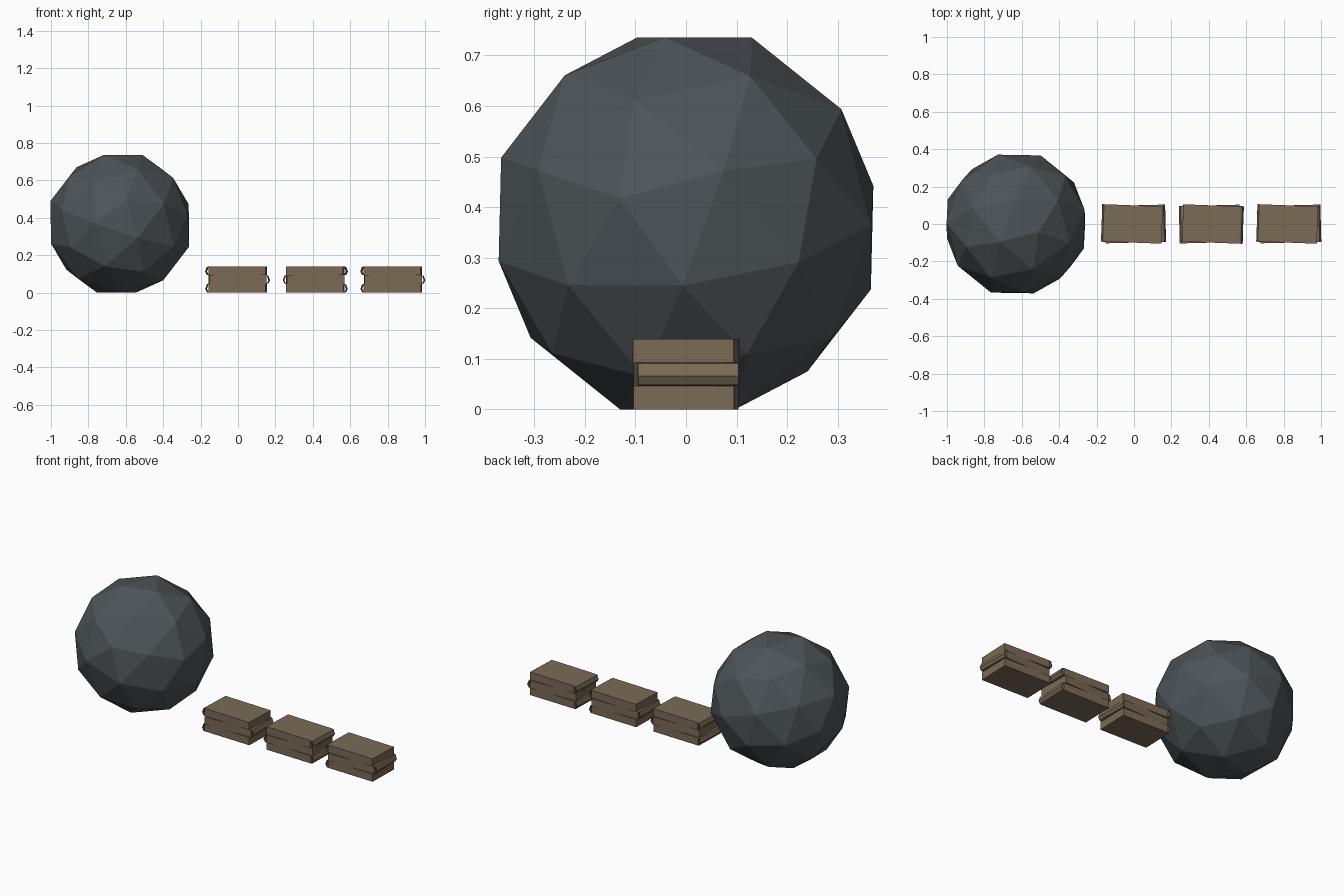
import bpy, bmesh, math
from mathutils import Matrix, Vector

if "Cube" in bpy.data.objects:
    bpy.data.objects.remove(bpy.data.objects["Cube"])


def material(name, rgb):
    m = bpy.data.materials.new(name)
    m.diffuse_color = (*rgb, 1)
    m.use_nodes = True
    m.node_tree.nodes["Principled BSDF"].inputs["Base Color"].default_value = m.diffuse_color
    return m


stone = material("dark slate", (0.074, 0.088, 0.098))
brown = material("dull brown", (0.195, 0.145, 0.092))


def finish(bm, name, mat):
    bmesh.ops.recalc_face_normals(bm, faces=bm.faces[:])
    me = bpy.data.meshes.new(name)
    bm.to_mesh(me)
    bm.free()
    me.materials.append(mat)
    ob = bpy.data.objects.new(name, me)
    bpy.context.collection.objects.link(ob)
    return ob


# Faceted ball, turned so nearly flat facets face along the axes
bm = bmesh.new()
bmesh.ops.create_icosphere(bm, subdivisions=2, radius=0.39)
az = Vector((0.9327, -0.3376, 0.1269)).normalized()
ax = Vector((0.2957, 0.5148, -0.8044))
ax = (ax - az * ax.dot(az)).normalized()
ay = az.cross(ax)
rot = Matrix((ax, ay, az)).transposed().to_4x4()
bmesh.ops.transform(bm, matrix=Matrix.Translation((-0.632, 0, 0.3675)) @ rot, verts=bm.verts[:])
finish(bm, "faceted_ball", stone)

# Stacks of three slabs, each with a thin bent spine at one end
LX, LY, H = 0.153, 0.0995, 0.046
OUTER = [(LX, H), (LX + 0.009, H - 0.002), (LX + 0.018, 0.019), (LX + 0.009, 0.002), (LX, 0.0)]
INNER = [(LX, 0.003), (LX + 0.007, 0.005), (LX + 0.014, 0.019), (LX + 0.007, H - 0.005), (LX, H - 0.003)]


def add_slab(bm, mat4):
    box = bmesh.ops.create_cube(bm, size=1)["verts"]
    bmesh.ops.transform(bm, verts=box, matrix=mat4 @ Matrix.Translation((0, 0, H / 2))
                        @ Matrix.Diagonal((2 * LX, 2 * LY, H, 1)))
    prof = OUTER + INNER
    n = len(prof)
    ends = [[bm.verts.new(mat4 @ Vector((x, y, z))) for x, z in prof] for y in (-LY, LY)]
    for i in range(n):
        j = (i + 1) % n
        if i != n // 2 - 1 and i != n - 1:
            bm.faces.new((ends[0][i], ends[0][j], ends[1][j], ends[1][i]))
    # rims of the bent spine
    for e in ends:
        for i in range(n // 2 - 1):
            bm.faces.new((e[i], e[i + 1], e[n - 2 - i], e[n - 1 - i]))


# layer: height, yaw in degrees, spine on the left
LAYERS = [(0.0, -1.6, True), (0.0465, 1.5, False), (0.093, -2.2, True)]
for name, cx, turn in (("stack_left", -0.002, 0), ("stack_middle", 0.413, 180), ("stack_right", 0.828, 0)):
    bm = bmesh.new()
    for z, yaw, left in LAYERS:
        a = math.radians(yaw + turn + (180 if left else 0))
        add_slab(bm, Matrix.Translation((cx, 0, z)) @ Matrix.Rotation(a, 4, 'Z'))
    finish(bm, name, brown)
